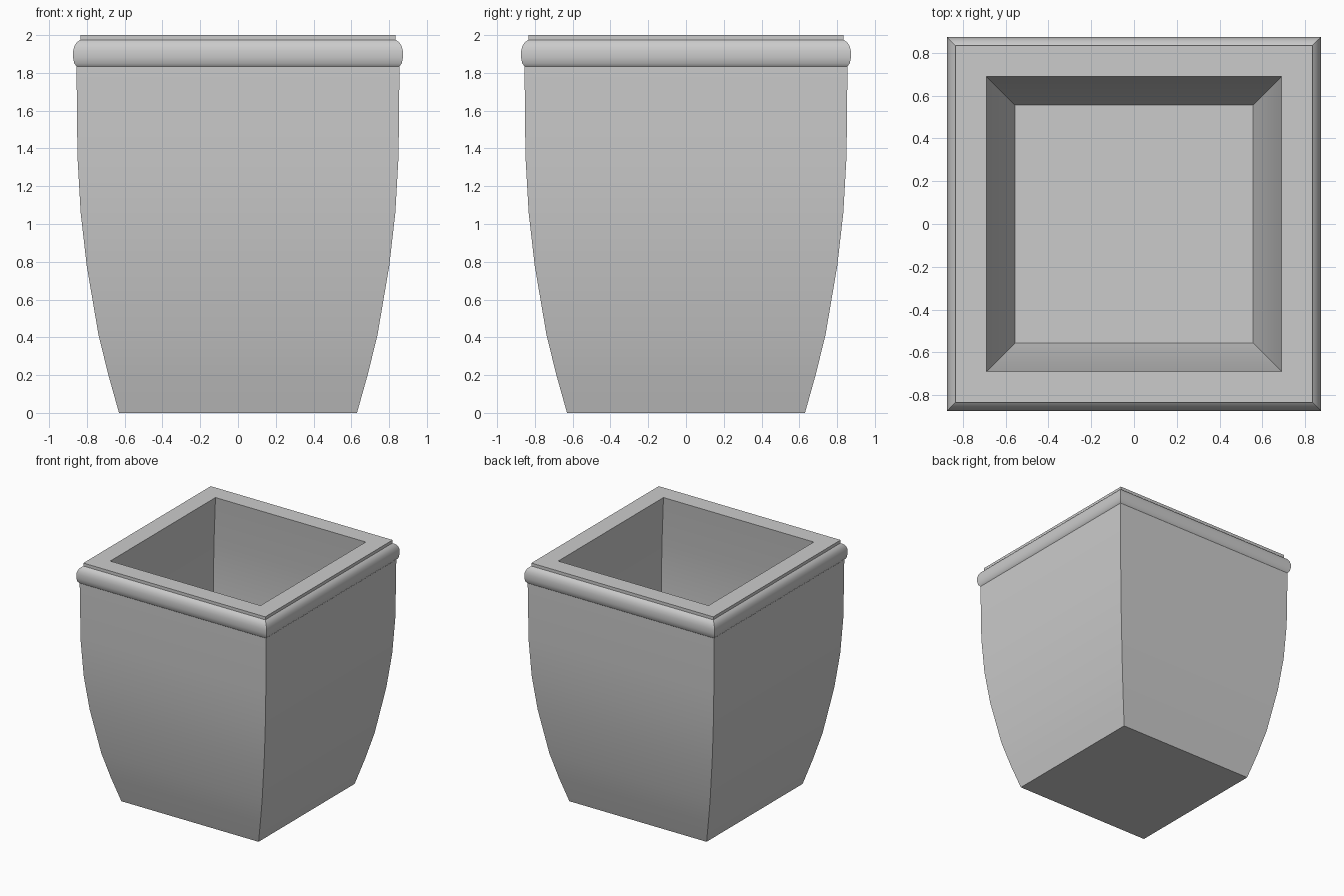
import bpy
import bmesh
import math

cube = bpy.data.objects.get("Cube")
if cube:
    bpy.data.objects.remove(cube, do_unlink=True)

# One plain grey for the whole planter
grey = bpy.data.materials.new("planter_grey")
grey.use_nodes = True
colour = (0.6, 0.6, 0.6, 1.0)
grey.diffuse_color = colour
grey.node_tree.nodes["Principled BSDF"].inputs["Base Color"].default_value = colour


def square_loft(name, profile, material):
    """Stack square rings given as (half width, height), closing both ends."""
    bm = bmesh.new()
    rings = []
    for half, z in profile:
        rings.append([bm.verts.new((sx * half, sy * half, z))
                      for sx, sy in ((-1, -1), (1, -1), (1, 1), (-1, 1))])
    for low, high in zip(rings, rings[1:]):
        for i in range(4):
            j = (i + 1) % 4
            bm.faces.new((low[i], low[j], high[j], high[i]))
    bm.faces.new(rings[0][::-1])
    bm.faces.new(rings[-1])
    bmesh.ops.recalc_face_normals(bm, faces=bm.faces)
    mesh = bpy.data.meshes.new(name)
    bm.to_mesh(mesh)
    bm.free()
    mesh.materials.append(material)
    obj = bpy.data.objects.new(name, mesh)
    bpy.context.collection.objects.link(obj)
    bpy.ops.object.select_all(action="DESELECT")
    obj.select_set(True)
    bpy.context.view_layer.objects.active = obj
    bpy.ops.object.shade_smooth_by_angle(angle=math.radians(35))
    return obj


# Outer wall, tapering to the foot
outer_wall = [(0.63, 0), (0.686, 0.2), (0.738, 0.41), (0.801, 0.78),
              (0.833, 1.06), (0.85, 1.36), (0.855, 1.835)]
# Rounded bead around the top
bead = [(0.867, 1.85), (0.873, 1.88), (0.873, 1.915), (0.867, 1.94),
        (0.855, 1.96), (0.835, 1.975)]
# Thin flat lip
lip = [(0.835, 2), (0.69, 2)]
# Hollow inside, following the outer wall down to the floor
inner_wall = [(0.735, 1.6), (0.758, 1.2), (0.728, 0.8),
              (0.662, 0.41), (0.61, 0.2), (0.555, 0.06)]

square_loft("planter_pot", outer_wall + bead + lip + inner_wall, grey)
